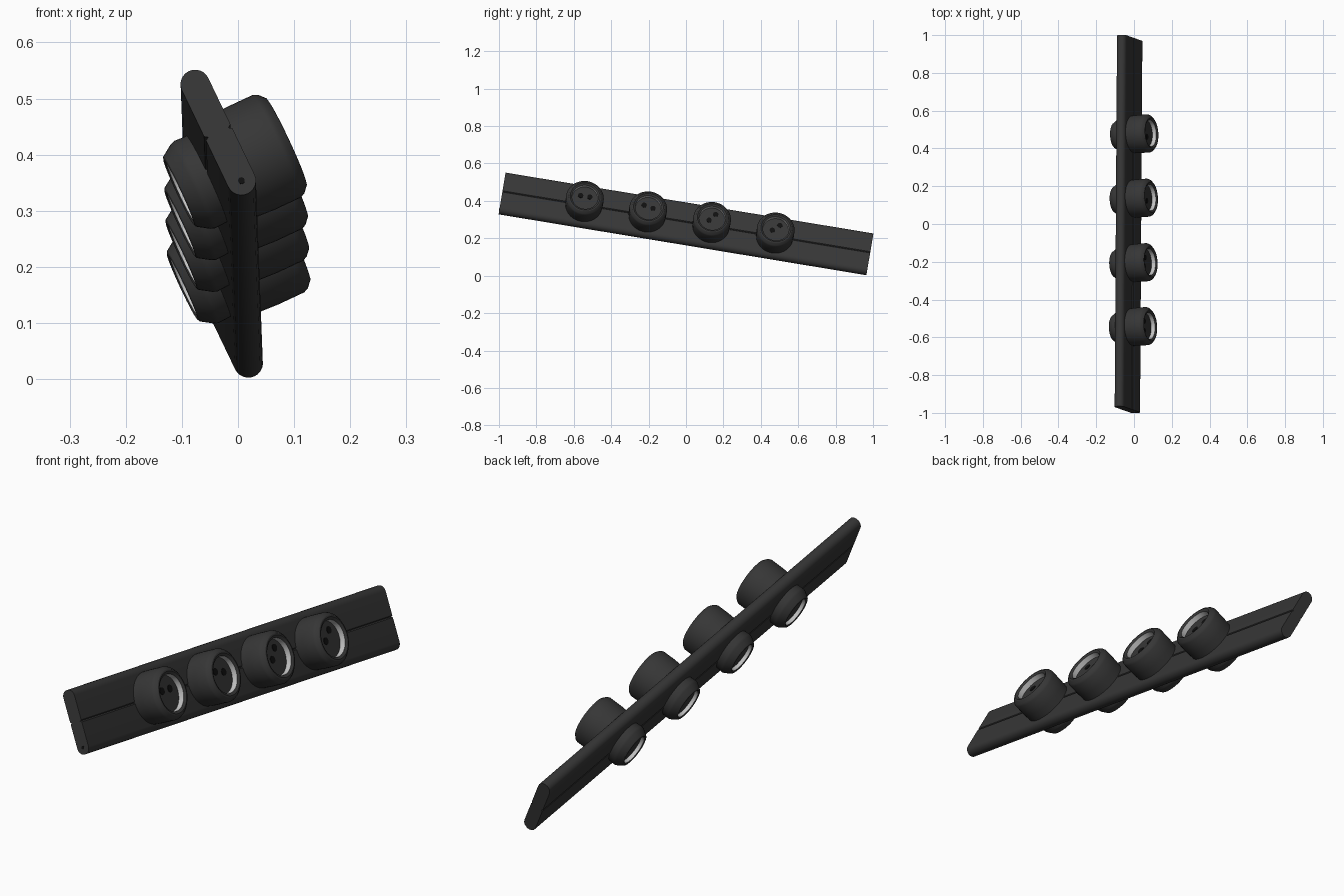
import bpy, bmesh, math
from mathutils import Matrix, Vector

if "Cube" in bpy.data.objects:
    bpy.data.objects.remove(bpy.data.objects["Cube"])


def material(name, rgb):
    m = bpy.data.materials.new(name)
    m.diffuse_color = (*rgb, 1)
    m.use_nodes = True
    m.node_tree.nodes["Principled BSDF"].inputs["Base Color"].default_value = m.diffuse_color
    return m


CHARCOAL = material("charcoal", (0.037, 0.037, 0.037))
BLACK = material("black", (0.005, 0.005, 0.005))
PALE = material("pale_grey", (0.55, 0.55, 0.55))

# Tilted frame shared by every part: length, width and thickness directions
length_dir = Vector((0.0062, 0.985, -0.163)).normalized()
thick_dir = Vector((0.906, 0.062, 0.424))
thick_dir = (thick_dir - length_dir * thick_dir.dot(length_dir)).normalized()
width_dir = thick_dir.cross(length_dir).normalized()
FRAME = Matrix((length_dir, width_dir, thick_dir)).transposed().to_4x4()
FRAME.translation = (-0.029, 0, 0.277)


def finish(name, bm, mats, offset=(0, 0, 0)):
    bmesh.ops.recalc_face_normals(bm, faces=bm.faces)
    mesh = bpy.data.meshes.new(name)
    bm.to_mesh(mesh)
    bm.free()
    for m in mats:
        mesh.materials.append(m)
    ob = bpy.data.objects.new(name, mesh)
    bpy.context.collection.objects.link(ob)
    ob.matrix_world = FRAME @ Matrix.Translation(offset)
    bpy.ops.object.select_all(action='DESELECT')
    ob.select_set(True)
    bpy.context.view_layer.objects.active = ob
    bpy.ops.object.shade_smooth_by_angle(angle=math.radians(30))
    return ob


def lathe(name, profile, mats, offset, pale_segment=None, sides=48):
    """Turn (radius, height) points round the thickness axis and cap both ends."""
    bm = bmesh.new()
    rings = [[bm.verts.new((r * math.cos(k * math.tau / sides),
                            r * math.sin(k * math.tau / sides), h))
              for k in range(sides)] for r, h in profile]
    for i in range(len(rings) - 1):
        a, b = rings[i], rings[i + 1]
        for k in range(sides):
            j = (k + 1) % sides
            f = bm.faces.new((a[k], a[j], b[j], b[k]))
            f.material_index = 1 if i == pale_segment else 0
    bm.faces.new(rings[0])
    bm.faces.new(rings[-1])
    return finish(name, bm, mats, offset)


# Plank: rounded cross-section with a fine groove along both broad faces
def plank():
    half, rad, end = 0.0965, 0.026, 0.9965
    section = []
    for side in (1, -1):
        for k in range(13):
            a = math.pi * k / 12
            section.append((side * (half + rad * math.sin(a)), side * rad * math.cos(a)))
        # groove on the face that follows this rounded edge
        section += [(side * 0.004, -side * rad), (0, -side * (rad - 0.006)),
                    (-side * 0.004, -side * rad)]
    bm = bmesh.new()
    ends = [[bm.verts.new((x, w, n)) for w, n in section] for x in (-end, end)]
    count = len(section)
    for k in range(count):
        j = (k + 1) % count
        bm.faces.new((ends[0][k], ends[0][j], ends[1][j], ends[1][k]))
    bm.faces.new(ends[0])
    bm.faces.new(ends[1])
    finish("plank", bm, [CHARCOAL])


plank()

# Small plug set into the lower corner of the front end
bm = bmesh.new()
bmesh.ops.create_cone(bm, cap_ends=True, segments=16, radius1=0.006, radius2=0.006,
                      depth=0.004, matrix=Matrix.Rotation(math.pi / 2, 4, 'Y'))
finish("end_plug", bm, [BLACK], (-0.9965, -0.0965, 0))

# Tall cups in front and low cups behind, both with a pale inner wall
FRONT = [(0.098, 0.01), (0.101, 0.06), (0.101, 0.112), (0.097, 0.121), (0.086, 0.131),
         (0.080, 0.132), (0.070, 0.126), (0.069, 0.104)]
BACK = [(0.084, -0.01), (0.086, -0.05), (0.083, -0.058), (0.069, -0.079), (0.064, -0.081),
        (0.058, -0.078), (0.057, -0.064)]
PIN_ANGLES = (0, -12, 53, 45)

for i, along in enumerate((-0.555, -0.212, 0.134, 0.479)):
    lathe(f"front_cup_{i + 1}", FRONT, [CHARCOAL, PALE], (along, 0, 0), 6)
    lathe(f"back_cup_{i + 1}", BACK, [CHARCOAL, PALE], (along, 0, 0), 5)
    # Pair of dark holes on the cup floor
    ang = math.radians(PIN_ANGLES[i])
    for s in (-1, 1):
        pos = (along + s * 0.025 * math.cos(ang), 0.015 + s * 0.025 * math.sin(ang), 0)
        lathe(f"hole_{i + 1}_{'a' if s < 0 else 'b'}", [(0.014, 0.102), (0.014, 0.106)],
              [BLACK], pos, sides=20)
